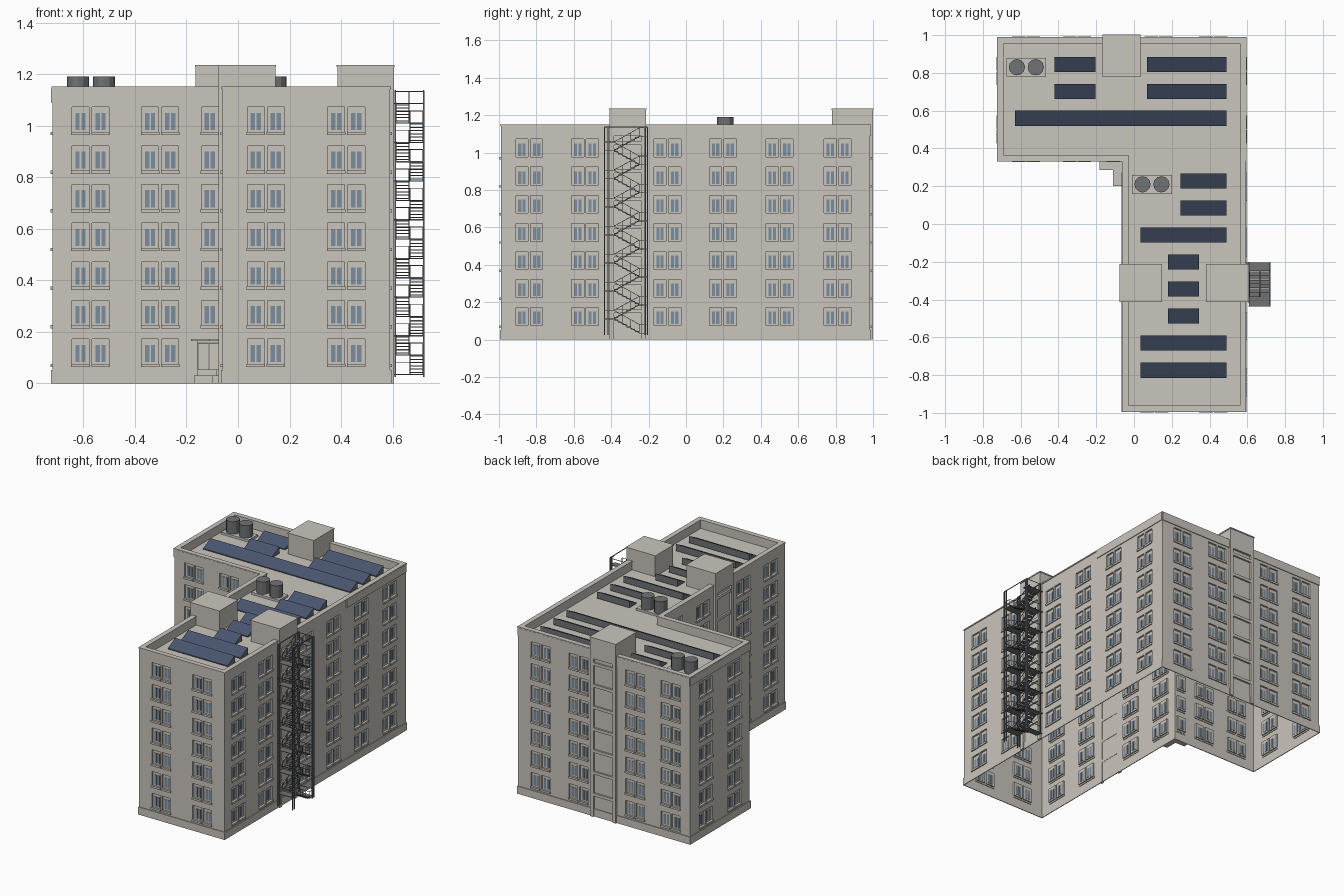
import bpy, bmesh
from mathutils import Matrix, Vector

if "Cube" in bpy.data.objects:
    bpy.data.objects.remove(bpy.data.objects["Cube"])


def material(name, rgb):
    m = bpy.data.materials.new(name)
    m.use_nodes = True
    m.diffuse_color = (*rgb, 1)
    m.node_tree.nodes["Principled BSDF"].inputs["Base Color"].default_value = (*rgb, 1)
    return m


STONE = material("warm grey stone", (0.59, 0.56, 0.51))
GLASS = material("window blue", (0.20, 0.27, 0.34))
PANEL = material("solar navy", (0.066, 0.09, 0.155))
METAL = material("dark metal", (0.16, 0.168, 0.175))
WORLD = Matrix.Identity(4)


def finish(bm, name, *mats):
    mesh = bpy.data.meshes.new(name)
    bm.to_mesh(mesh)
    bm.free()
    for m in mats:
        mesh.materials.append(m)
    ob = bpy.data.objects.new(name, mesh)
    bpy.context.collection.objects.link(ob)
    return ob


def box(bm, x, y, z, frame=WORLD):
    mid = Vector([(a + b) / 2 for a, b in (x, y, z)])
    size = [b - a for a, b in (x, y, z)]
    bmesh.ops.create_cube(bm, size=1, matrix=frame @ Matrix.Translation(mid) @ Matrix.Diagonal((*size, 1)))


def beam(bm, p, q, w):
    p, q = Vector(p), Vector(q)
    rot = (q - p).to_track_quat('Z', 'Y').to_matrix().to_4x4()
    bmesh.ops.create_cube(bm, size=1, matrix=Matrix.Translation((p + q) / 2) @ rot
                          @ Matrix.Diagonal((w, w, (q - p).length, 1)))


def quad(bm, frame, *pts):
    bm.faces.new([bm.verts.new(frame @ Vector(p)) for p in pts])


# Footprint, anticlockwise, with the window pair centres along each edge
plan = [Vector(p) for p in ((-0.06, -0.99), (0.59, -0.99), (0.59, 0.985),
                            (-0.72, 0.985), (-0.72, 0.335), (-0.06, 0.335))]
side = [-0.838, -0.54, -0.10, 0.197]
ends = [0.50, 0.81]
pairs = [[0.108, 0.42], side + ends, [0.42, 0.13, -0.302, -0.572], ends, [-0.572, -0.302], side]
ROOF, TOP, FLOOR = 1.09, 1.15, 0.15
sills = [0.073 + FLOOR * k for k in range(7)]
HALF, HIGH, DEEP = 0.033, 0.099, 0.012


def edge_frame(i):
    p, q = plan[i], plan[(i + 1) % len(plan)]
    u = (q - p).normalized()
    m = Matrix(((u.x, -u.y, 0, p.x), (u.y, u.x, 0, p.y), (0, 0, 1, 0), (0, 0, 0, 1)))
    return m, (q - p).length, (p.x if abs(u.x) > 0.5 else p.y)


def offset(t):
    pts = []
    for i, p in enumerate(plan):
        a = (p - plan[i - 1]).normalized()
        b = (plan[(i + 1) % len(plan)] - p).normalized()
        pts.append(p + t * Vector((-a.y - b.y, a.x + b.x)))
    return pts


def ring(bm, t_out, t_in, z0, z1):
    o, n = offset(t_out), offset(t_in)
    for i in range(len(plan)):
        j = (i + 1) % len(plan)
        loop = [(o, z0), (o, z1), (n, z1), (n, z0)]
        for k in range(4):
            (a, za), (b, zb) = loop[k], loop[(k + 1) % 4]
            quad(bm, WORLD, (*a[i], za), (*a[j], za), (*b[j], zb), (*b[i], zb))


# Walls with recessed openings, panes and sills
walls, panes, ledges = bmesh.new(), bmesh.new(), bmesh.new()
for i, centres in enumerate(pairs):
    frame, length, start = edge_frame(i)
    cols = [abs(c - start) + s for c in centres for s in (-0.039, 0.039)]
    if i == 4:
        cols.append(abs(-0.109 - start))
    us, zs = [0, length], [0, ROOF]
    us += [c + s for c in cols for s in (-HALF, HALF)]
    zs += [s + d for s in sills for d in (0, HIGH)]
    us.sort()
    zs.sort()
    for iu, (a, b) in enumerate(zip(us, us[1:])):
        for iz, (c, e) in enumerate(zip(zs, zs[1:])):
            hole = iu % 2 and iz % 2
            d = DEEP if hole else 0
            quad(walls, frame, (a, d, c), (b, d, c), (b, d, e), (a, d, e))
            if not hole:
                continue
            quad(walls, frame, (a, 0, c), (a, d, c), (a, d, e), (a, 0, e))
            quad(walls, frame, (b, 0, e), (b, d, e), (b, d, c), (b, 0, c))
            quad(walls, frame, (a, 0, c), (b, 0, c), (b, d, c), (a, d, c))
            quad(walls, frame, (a, d, e), (b, d, e), (b, 0, e), (a, 0, e))
            m = (a + b) / 2
            for s in (-0.0115, 0.0115):
                box(panes, (m + s - 0.0085, m + s + 0.0085), (d - 0.002, d + 0.002), (c + 0.01, e - 0.022), frame)
            box(ledges, (a - 0.003, b + 0.003), (-0.007, 0.004), (c - 0.01, c + 0.003), frame)
bmesh.ops.remove_doubles(walls, verts=walls.verts, dist=0.0001)
finish(walls, "walls", STONE)
finish(panes, "window_panes", GLASS)
finish(ledges, "window_sills", STONE)

# Roof deck, parapet, coping and plinth
bm = bmesh.new()
bm.faces.new([bm.verts.new((*p, ROOF)) for p in plan])
finish(bm, "roof_deck", STONE)
for name, band in (("parapet", (0, 0.028, ROOF, TOP)), ("coping", (-0.004, 0.03, 1.143, TOP + 0.001)),
                   ("plinth", (-0.005, 0, 0, 0.052))):
    bm = bmesh.new()
    ring(bm, *band)
    bmesh.ops.remove_doubles(bm, verts=bm.verts, dist=0.0001)
    bmesh.ops.recalc_face_normals(bm, faces=bm.faces)
    finish(bm, name, STONE)

# Cornice around the rear wing
bm = bmesh.new()
for i in (2, 3, 4):
    frame, length, _ = edge_frame(i)
    box(bm, (0, length), (-0.005, 0.002), (ROOF, 1.145), frame)
box(bm, (0.588, 0.595), (0.335, 0.985), (ROOF, 1.145))
finish(bm, "rear_cornice", STONE)

# Stair towers: roof head, side pilasters and a ledge at each floor
for name, i, c in (("east_tower", 1, -0.3125), ("north_tower", 2, -0.067), ("west_tower", 5, -0.3125)):
    frame, _, start = edge_frame(i)
    u, w = abs(c - start), 0.0975
    bm = bmesh.new()
    box(bm, (u - w, u + w), (-0.015, 0.205), (ROOF, 1.228), frame)
    box(bm, (u - w - 0.003, u + w + 0.003), (-0.018, 0.208), (1.228, 1.236), frame)
    for s in (-1, 1):
        m = u + s * (w - 0.012)
        box(bm, (m - 0.012, m + 0.012), (-0.015, 0.002), (0, ROOF), frame)
    for k in range(1, 8):
        box(bm, (u - w + 0.02, u + w - 0.02), (-0.012, 0.002), (FLOOR * k - 0.008, FLOOR * k + 0.012), frame)
    finish(bm, name, STONE)

# Tilted solar panels
rows = [(-0.42, -0.205, 0.845), (0.07, 0.49, 0.845), (-0.42, -0.205, 0.702), (0.07, 0.49, 0.702),
        (-0.63, 0.49, 0.56)]
spans = [(0.245, 0.49)] * 2 + [(0.035, 0.49)] + [(0.18, 0.345)] * 3 + [(0.035, 0.49)] * 2
rows += [(a, b, 0.227 - 0.143 * k) for k, (a, b) in enumerate(spans)]
bm = bmesh.new()
for a, b, y in rows:
    prof = [(y - 0.04, 1.097), (y + 0.04, 1.097), (y + 0.04, 1.143), (y - 0.04, 1.103)]
    l, r = ([bm.verts.new((x, *p)) for p in prof] for x in (a, b))
    bm.faces.new(l)
    bm.faces.new(r[::-1])
    for k in range(4):
        n = (k + 1) % 4
        bm.faces.new((l[k], r[k], r[n], l[n]))
bmesh.ops.recalc_face_normals(bm, faces=bm.faces)
for f in bm.faces:
    f.material_index = 0 if f.normal.z > 0.5 else 1
finish(bm, "solar_panels", PANEL, METAL)

# Water tanks on plinths
tanks, bases = bmesh.new(), bmesh.new()
for x, y in ((-0.57, 0.83), (0.095, 0.21)):
    box(bases, (x - 0.105, x + 0.105), (y - 0.05, y + 0.05), (ROOF, 1.105))
    for s in (-0.05, 0.05):
        bmesh.ops.create_cone(tanks, cap_ends=True, segments=12, radius1=0.043, radius2=0.043, depth=0.085,
                              matrix=Matrix.Translation((x + s, y, 1.1475)))
finish(tanks, "water_tanks", METAL)
finish(bases, "tank_bases", STONE)

# Fire escape: alternating flights, landings, rails and posts
bm = bmesh.new()
X0, XM, X1, YL, YR = 0.61, 0.665, 0.72, -0.385, -0.25


def flight(xa, xb, ya, yb, z):
    rise = FLOOR / 2
    for k in range(6):
        t = (k + 0.5) / 6
        y, h = ya + (yb - ya) * t, z + rise * t
        box(bm, (xa, xb), (y - 0.011, y + 0.011), (h - 0.002, h + 0.002))
    for x in (xa + 0.002, xb - 0.002):
        beam(bm, (x, ya, z), (x, yb, z + rise), 0.005)
        beam(bm, (x, ya, z + 0.045), (x, yb, z + rise + 0.045), 0.003)
        for t in (0, 0.33, 0.67, 1):
            y, h = ya + (yb - ya) * t, z + rise * t
            beam(bm, (x, y, h), (x, y, h + 0.045), 0.0025)


for k in range(8):
    z = 0.037 + FLOOR * k
    landings = [(YR, -0.205, z)]
    if k < 7:
        flight(XM, X1, YR, YL, z)
        flight(X0, XM, YL, YR, z + FLOOR / 2)
        landings.append((-0.435, YL, z + FLOOR / 2))
    for a, b, h in landings:
        box(bm, (X0, X1), (a, b), (h - 0.004, h))
        y = b if b > -0.3 else a
        beam(bm, (X0, y, h + 0.045), (X1, y, h + 0.045), 0.003)
        beam(bm, (X1, a, h + 0.045), (X1, b, h + 0.045), 0.003)
    box(bm, (0.588, X0), (-0.24, -0.205), (z - 0.004, z))
for x in (X0, X1):
    for y in (-0.435, -0.417, -0.22, -0.205):
        beam(bm, (x, y, 0.025), (x, y, 1.137), 0.006)
    beam(bm, (x, -0.435, 1.137), (x, -0.205, 1.137), 0.004)
finish(bm, "fire_escape", METAL)

# Corner entrance: stepped platform, door and canopy
bm = bmesh.new()
for inset, z0, z1 in ((0.012, 0, 0.03), (0.025, 0.03, 0.055), (0, 0.164, 0.172)):
    box(bm, (-0.183 + inset, -0.06), (0.285 + inset, 0.335), (z0, z1))
    box(bm, (-0.11 + inset, -0.06), (0.20 + inset, 0.285 + inset), (z0, z1))
box(bm, (-0.157, -0.07), (0.329, 0.337), (0.055, 0.164))
finish(bm, "entrance_canopy_and_steps", STONE)
bm = bmesh.new()
for x in (-0.155, -0.113, -0.072):
    beam(bm, (x, 0.328, 0.055), (x, 0.328, 0.156), 0.004)
beam(bm, (-0.157, 0.328, 0.156), (-0.07, 0.328, 0.156), 0.004)
finish(bm, "door_frame", METAL)
